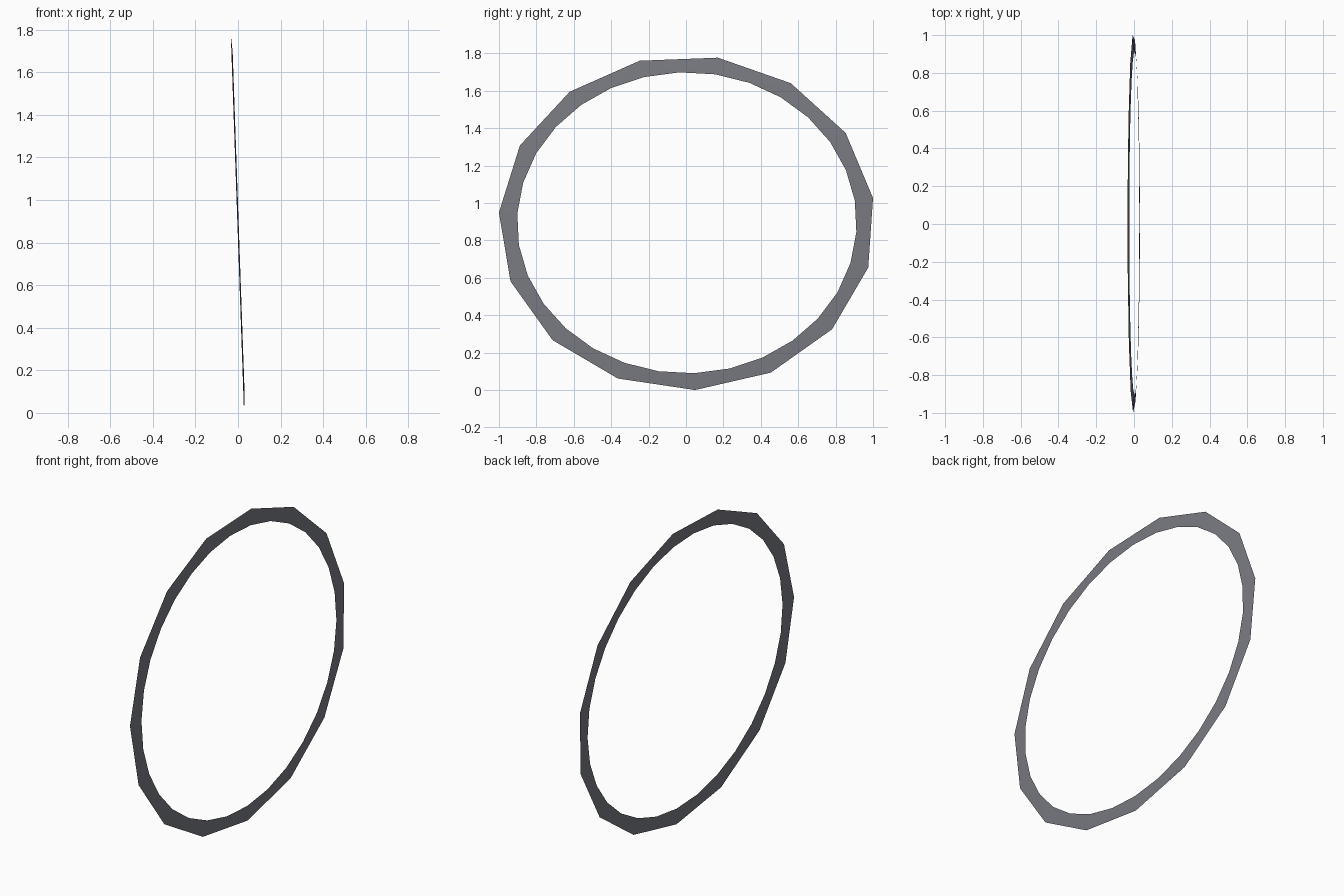
import bpy, bmesh
from math import cos, sin, radians

if "Cube" in bpy.data.objects:
    bpy.data.objects.remove(bpy.data.objects["Cube"])

CY, CZ = 0.0045, 0.894       # centre of the hoop
TILT = -0.035                # lean in x per unit of height
START = radians(8.5)

def point(bm, ry, rz, angle, x):
    """Vertex on a slightly leaning ellipse, set off sideways by x."""
    z = rz * sin(angle)
    return bm.verts.new((x + TILT * z, CY + ry * cos(angle), CZ + z))

bm = bmesh.new()
# 15-sided outer rim, 30-sided inner rim, band very slightly dished
outer = [point(bm, 1.0065, 0.895, START + radians(24 * i), -0.003) for i in range(15)]
inner = [point(bm, 0.908, 0.805, START + radians(12 * i), 0.003) for i in range(30)]

# band joining the two rims, three triangles per outer side
for i in range(15):
    a, b = outer[i], outer[(i + 1) % 15]
    p, q, r = inner[2 * i], inner[2 * i + 1], inner[(2 * i + 2) % 30]
    bm.faces.new((a, q, p))
    bm.faces.new((a, b, q))
    bm.faces.new((b, r, q))
bmesh.ops.recalc_face_normals(bm, faces=bm.faces)

mesh = bpy.data.meshes.new("flat_ring")
bm.to_mesh(mesh)
bm.free()
ring = bpy.data.objects.new("flat_ring", mesh)
bpy.context.collection.objects.link(ring)

# dark blue-grey
mat = bpy.data.materials.new("dark_grey")
mat.diffuse_color = (0.19, 0.195, 0.22, 1)
mat.use_nodes = True
mat.node_tree.nodes["Principled BSDF"].inputs["Base Color"].default_value = mat.diffuse_color
mesh.materials.append(mat)
